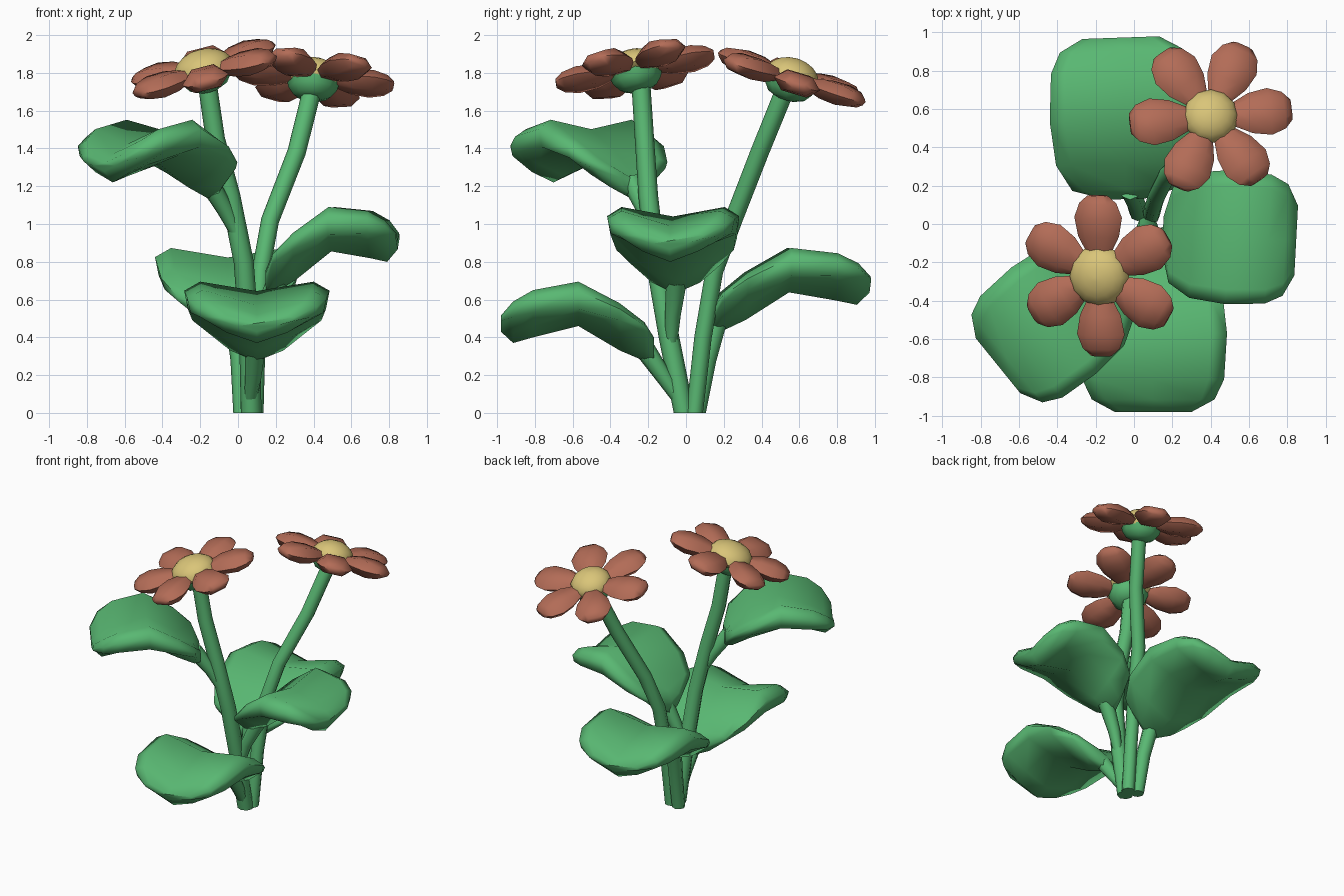
import bpy, bmesh, math
from mathutils import Vector, Matrix

if "Cube" in bpy.data.objects:
    bpy.data.objects.remove(bpy.data.objects["Cube"])


def material(name, rgb):
    m = bpy.data.materials.new(name)
    m.diffuse_color = (*rgb, 1)
    m.use_nodes = True
    m.node_tree.nodes["Principled BSDF"].inputs["Base Color"].default_value = m.diffuse_color
    return m


GREEN = material("leaf green", (0.10, 0.48, 0.17))
RED = material("petal terracotta", (0.45, 0.15, 0.095))
YELLOW = material("centre yellow", (0.70, 0.56, 0.19))


def loft(name, rings, mat, matrix=Matrix(), angle=50):
    """Skin a closed tube over rings of equal point count and cap its ends."""
    bm = bmesh.new()
    loops = [[bm.verts.new(p) for p in ring] for ring in rings]
    n = len(loops[0])
    for a, b in zip(loops, loops[1:]):
        for i in range(n):
            j = (i + 1) % n
            bm.faces.new((a[i], a[j], b[j], b[i]))
    bm.faces.new(loops[0])
    bm.faces.new(loops[-1])
    bmesh.ops.transform(bm, matrix=matrix, verts=bm.verts)
    bmesh.ops.recalc_face_normals(bm, faces=bm.faces)
    me = bpy.data.meshes.new(name)
    bm.to_mesh(me)
    bm.free()
    me.materials.append(mat)
    ob = bpy.data.objects.new(name, me)
    bpy.context.collection.objects.link(ob)
    bpy.ops.object.select_all(action='DESELECT')
    ob.select_set(True)
    bpy.context.view_layer.objects.active = ob
    bpy.ops.object.shade_smooth_by_angle(angle=math.radians(angle))
    return ob


def stem(name, points, r0, r1):
    pts = [Vector(p) for p in points]
    rings = []
    for i, p in enumerate(pts):
        t = pts[min(i + 1, len(pts) - 1)] - pts[max(i - 1, 0)]
        if i == 0:
            t = Vector((0, 0, 1))
        q = Vector((0, 0, 1)).rotation_difference(t.normalized())
        r = r0 + (r1 - r0) * i / (len(pts) - 1)
        rings.append([p + q @ Vector((r * math.cos(k * math.pi / 4), r * math.sin(k * math.pi / 4), 0))
                      for k in range(8)])
    loft(name, rings, GREEN)


# Leaf sections: distance, half width, then heights of
# lower edge, top shoulder, top centre, under shoulder, under centre
LEAF = [
    (0.00, 0.10, 0.34, 0.40, 0.37, 0.30, 0.27),
    (0.05, 0.28, 0.43, 0.48, 0.43, 0.33, 0.275),
    (0.18, 0.36, 0.49, 0.58, 0.52, 0.40, 0.33),
    (0.40, 0.385, 0.55, 0.695, 0.645, 0.51, 0.46),
    (0.64, 0.37, 0.53, 0.65, 0.57, 0.46, 0.40),
    (0.745, 0.32, 0.51, 0.59, 0.52, 0.425, 0.37),
    (0.81, 0.20, 0.485, 0.515, 0.475, 0.46, 0.43),
]


def leaf(name, x, y, z, heading, length, width, tilt):
    rings = []
    for s, w, e, ts, tc, us, uc in LEAF:
        prof = [(-0.95, e), (-1, (e + 2 * ts) / 3), (-0.78, ts), (0, tc), (0.78, ts),
                (1, (e + 2 * ts) / 3), (0.95, e), (0.5, us), (0, uc), (-0.5, us)]
        rings.append([(s * length, u * w * width, h + tilt * s) for u, h in prof])
    m = Matrix.Translation((x, y, z)) @ Matrix.Rotation(math.radians(heading), 4, 'Z')
    loft(name, rings, GREEN, m, 75)


# Petal sections: distance, half width, half thickness
PETAL = [(0.11, 0.06, 0.03), (0.21, 0.11, 0.052), (0.31, 0.128, 0.056),
         (0.385, 0.10, 0.042), (0.425, 0.055, 0.018)]


def round_part(name, profile, mat, matrix, sides=12):
    rings = [[(r * math.cos(2 * math.pi * k / sides), r * math.sin(2 * math.pi * k / sides), h)
              for k in range(sides)] for r, h in profile]
    loft(name, rings, mat, matrix)


def flower(name, centre, normal, phase, dome_radius):
    q = Vector((0, 0, 1)).rotation_difference(Vector(normal).normalized())
    m = Matrix.Translation(centre) @ q.to_matrix().to_4x4()
    for k in range(6):
        rings = [[(r, w, 0), (r, w * 0.55, t), (r, -w * 0.55, t), (r, -w, 0),
                  (r, -w * 0.55, -t), (r, w * 0.55, -t)] for r, w, t in PETAL]
        loft(f"{name}_petal_{k + 1}", rings, RED,
             m @ Matrix.Rotation(math.radians(phase + 60 * k), 4, 'Z'), 60)
    dome = [(dome_radius * math.cos(a), 0.105 * math.sin(a)) for a in (0, 0.3, 0.6, 0.9, 1.2, 1.5)]
    round_part(name + "_centre", [(0.13, -0.03)] + dome, YELLOW, m)
    round_part(name + "_calyx", [(0.05, -0.12), (0.10, -0.10), (0.13, -0.06), (0.14, -0.02)],
               GREEN, m, 8)


# Flower heads
flower("left_flower", (-0.18, -0.27, 1.82), (-0.26, -0.19, 1), 30, 0.16)
flower("right_flower", (0.40, 0.56, 1.775), (0.08, 0.31, 1), 6, 0.145)

# Flower stems
stem("left_stem", [(0.07, -0.01, 0), (0.06, -0.09, 0.4), (0.03, -0.16, 0.8), (-0.04, -0.20, 1.15),
                   (-0.12, -0.22, 1.45), (-0.165, -0.24, 1.76)], 0.055, 0.05)
stem("right_stem", [(0.09, 0.045, 0), (0.10, 0.09, 0.4), (0.12, 0.15, 0.75), (0.17, 0.25, 1.02),
                    (0.31, 0.39, 1.38), (0.39, 0.52, 1.70)], 0.045, 0.05)

# Leaves and their stalks
leaf("front_leaf", 0.10, -0.17, 0.0, -90, 1.0, 1.0, 0.0)
leaf("back_leaf", -0.04, 0.13, 0.15, 92, 1.04, 1.0, 0.07)
leaf("right_leaf", 0.15, -0.05, 0.355, -3, 0.86, 0.91, 0.10)
leaf("left_leaf", -0.13, -0.27, 0.865, 219, 0.92, 0.92, -0.02)
stem("front_leaf_stalk", [(0.06, -0.01, 0.02), (0.08, -0.11, 0.18), (0.09, -0.22, 0.34)], 0.03, 0.055)
stem("back_leaf_stalk", [(0.02, 0.06, 0), (0.01, 0.11, 0.28), (-0.02, 0.18, 0.55)], 0.045, 0.055)
stem("right_leaf_stalk", [(0.07, -0.08, 0.34), (0.12, -0.07, 0.52), (0.21, -0.05, 0.70)], 0.03, 0.055)
stem("left_leaf_stalk", [(-0.01, -0.19, 0.95), (-0.07, -0.22, 1.08), (-0.16, -0.29, 1.23)], 0.035, 0.055)
